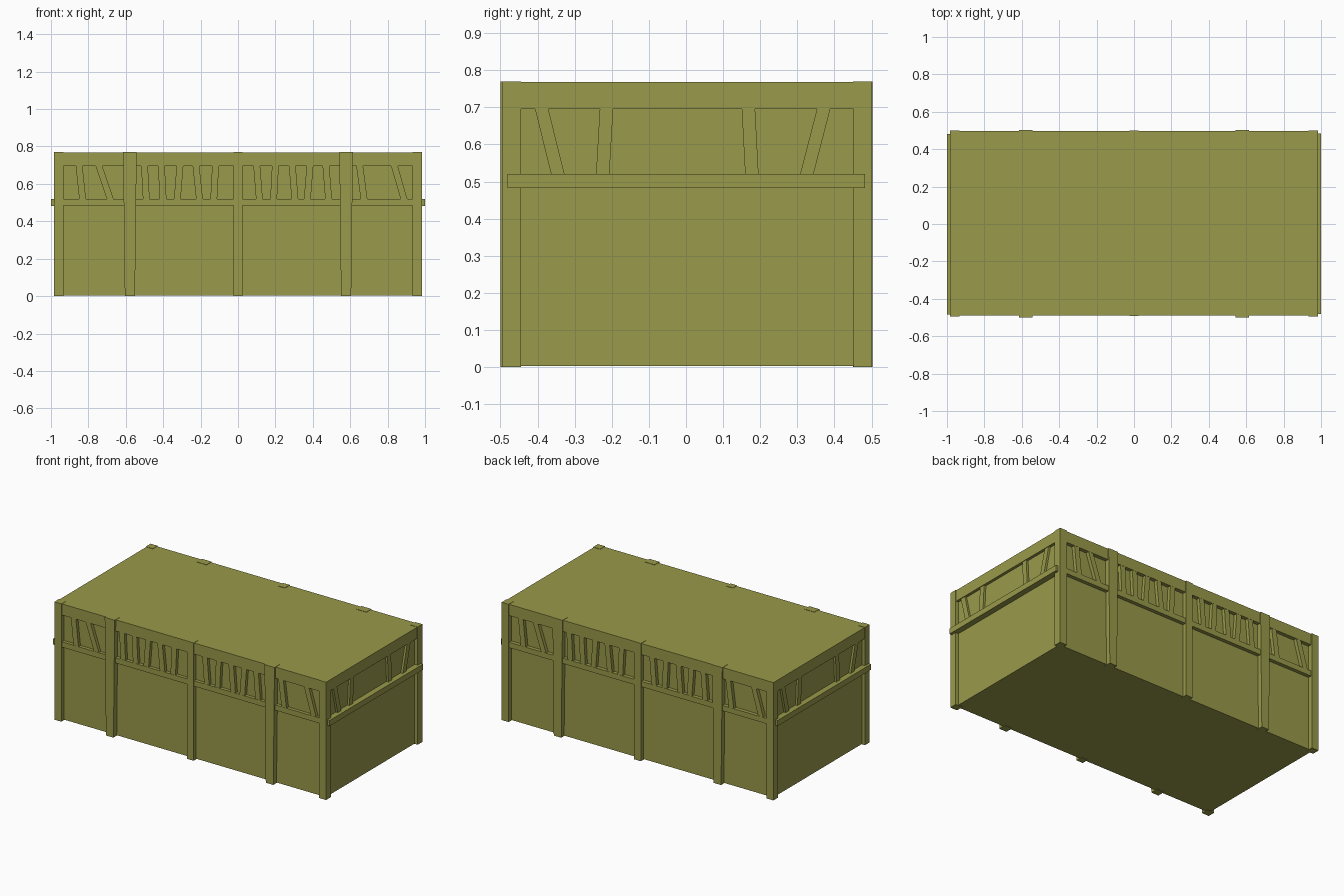
import bpy, bmesh

if "Cube" in bpy.data.objects:
    bpy.data.objects.remove(bpy.data.objects["Cube"])

mat = bpy.data.materials.new("olive_wood")
mat.diffuse_color = (0.32, 0.32, 0.07, 1)
mat.use_nodes = True
mat.node_tree.nodes["Principled BSDF"].inputs["Base Color"].default_value = mat.diffuse_color


def prism(name, quad, d0, d1, face):
    """Extrude an (across, height) outline between two depths on one wall."""
    place = {
        "front": lambda u, z, d: (u, -d, z),
        "back": lambda u, z, d: (-u, d, z),
        "right": lambda u, z, d: (d, u, z),
        "left": lambda u, z, d: (-d, -u, z),
    }[face]
    bm = bmesh.new()
    a = [bm.verts.new(place(u, z, d0)) for u, z in quad]
    b = [bm.verts.new(place(u, z, d1)) for u, z in quad]
    bm.faces.new(a)
    bm.faces.new(b)
    n = len(quad)
    for i in range(n):
        j = (i + 1) % n
        bm.faces.new((a[i], a[j], b[j], b[i]))
    bmesh.ops.recalc_face_normals(bm, faces=bm.faces)
    me = bpy.data.meshes.new(name)
    bm.to_mesh(me)
    bm.free()
    me.materials.append(mat)
    ob = bpy.data.objects.new(name, me)
    bpy.context.collection.objects.link(ob)
    return ob


def rect(u0, u1, z0, z1):
    return [(u0, z0), (u1, z0), (u1, z1), (u0, z1)]


def slat(top, bottom, w=0.018):
    return [(bottom - w, 0.51), (bottom + w, 0.51), (top + w, 0.70), (top - w, 0.70)]


TOP = 0.768
RAIL = (0.485, 0.52)

# Recessed core and the flat roof slab with its edge beams
prism("core_walls", rect(-0.962, 0.962, 0.003, 0.75), -0.472, 0.466, "front")
prism("roof_beam", rect(-0.98, 0.98, 0.695, TOP), -0.496, 0.488, "front")

# Corner posts
for s in (-1, 1):
    u = sorted((s * 0.932, s * 0.983))
    prism("front_corner_post", rect(*u, 0, 0.77), 0.445, 0.494, "front")
    prism("back_corner_post", rect(*u, 0, 0.77), 0.452, 0.501, "back")

# Slats as (top, bottom) positions: short end bays lean, middle bays nearly upright
long_slats = [(-0.85, -0.83), (-0.745, -0.68),
              (-0.50, -0.49), (-0.41, -0.40), (-0.31, -0.325), (-0.225, -0.205), (-0.12, -0.13),
              (0.10, 0.115), (0.20, 0.19), (0.29, 0.305), (0.385, 0.37), (0.47, 0.485),
              (0.65, 0.675), (0.835, 0.89)]
end_slats = [(-0.39, -0.343), (-0.214, -0.225), (0.168, 0.178), (0.372, 0.323)]

for face, base in (("front", 0.488), ("back", 0.496)):
    prism(face + "_rail", rect(-0.94, 0.94, *RAIL), 0.45, base, face)
    prism(face + "_middle_post", rect(-0.024, 0.024, 0, 0.77), 0.45, base + 0.005, face)
    # Tapered heavy posts
    for c in (-0.578, 0.578):
        quad = [(c - 0.027, 0), (c + 0.027, 0), (c + 0.036, 0.77), (c - 0.036, 0.77)]
        prism(face + "_heavy_post", quad, 0.45, max(0.5, base + 0.006), face)
    for t, b in long_slats:
        prism(face + "_slat", slat(t, b), 0.45, base - 0.001, face)

# Short ends with a projecting rail
for face in ("right", "left"):
    prism(face + "_rail", rect(-0.481, 0.483, 0.483, 0.52), 0.95, 1.0, face)
    for t, b in end_slats:
        prism(face + "_slat", slat(t, b), 0.95, 0.976, face)
